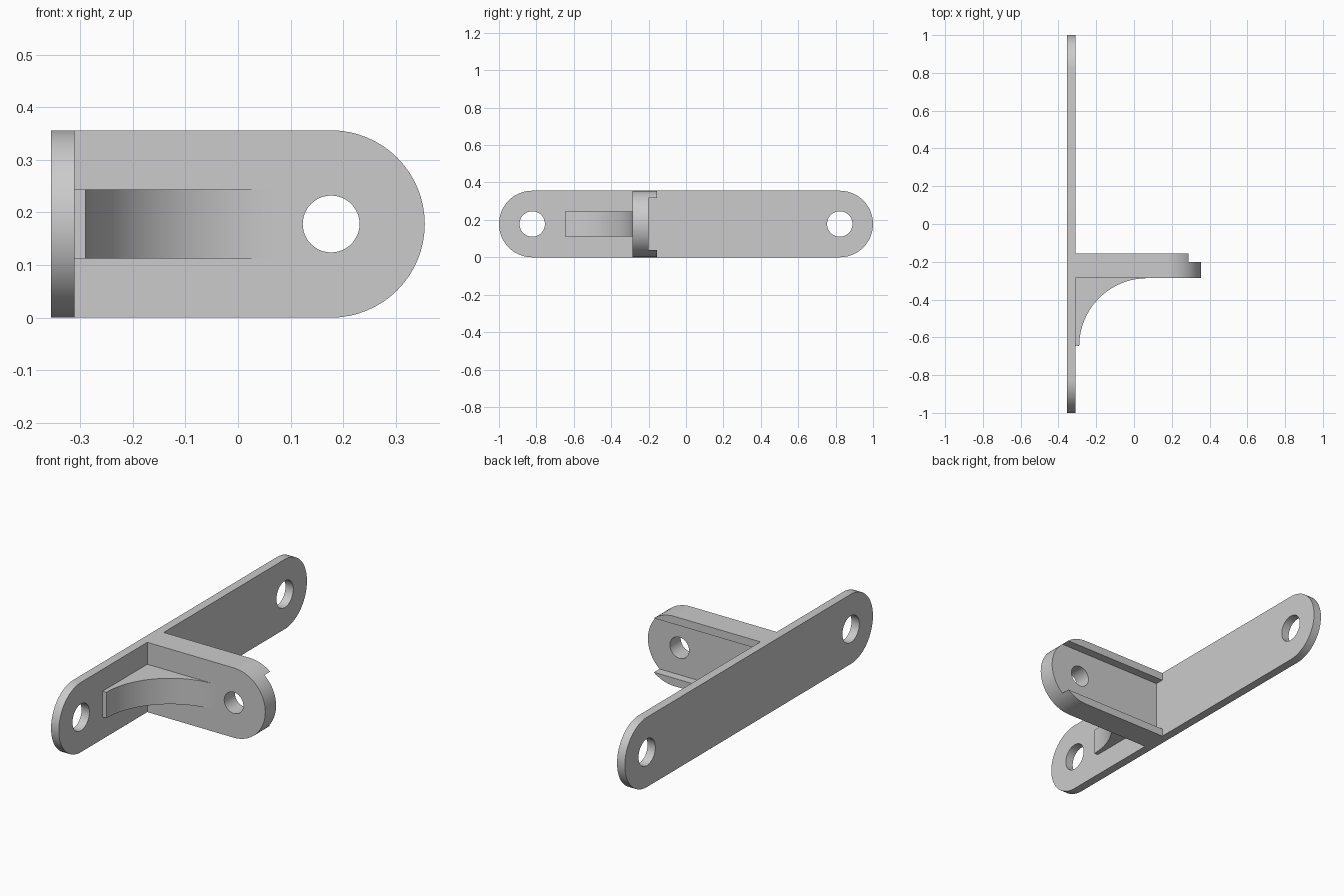
import bpy, bmesh
from math import pi, sin, cos, radians
from mathutils import Matrix, Vector

cube = bpy.data.objects.get("Cube")
if cube:
    bpy.data.objects.remove(cube, do_unlink=True)

R = 0.178            # half height of the bracket, also the end radius
PLATE_X = (-0.355, -0.311)
ARM_Y = (-0.287, -0.155)
CHANNEL_Y = -0.2     # floor of the slot behind the arm
ARM_END = 0.177      # centre of the arm's rounded end

steel = bpy.data.materials.new("plain_grey")
steel.use_nodes = True
grey = (0.6, 0.6, 0.6, 1)
steel.diffuse_color = grey
steel.node_tree.nodes["Principled BSDF"].inputs["Base Color"].default_value = grey


def arc(cx, cy, r, start, end, n=32):
    angles = [radians(start + (end - start) * i / n) for i in range(n + 1)]
    return [(cx + r * cos(a), cy + r * sin(a)) for a in angles]


def prism(name, outline, place, low, high):
    """Extrude a 2D outline; place(u, v, d) maps it to 3D at depth d."""
    bm = bmesh.new()
    face = bm.faces.new([bm.verts.new(place(u, v, low)) for u, v in outline])
    side = bmesh.ops.extrude_face_region(bm, geom=[face])["geom"]
    shift = Vector(place(0, 0, high)) - Vector(place(0, 0, low))
    bmesh.ops.translate(bm, vec=shift, verts=[g for g in side if isinstance(g, bmesh.types.BMVert)])
    bmesh.ops.recalc_face_normals(bm, faces=bm.faces)
    mesh = bpy.data.meshes.new(name)
    bm.to_mesh(mesh)
    bm.free()
    mesh.materials.append(steel)
    obj = bpy.data.objects.new(name, mesh)
    bpy.context.collection.objects.link(obj)
    return obj


def cut(obj, cutter):
    """Subtract the cutter and discard it."""
    cutter.hide_render = True
    mod = obj.modifiers.new("cut", "BOOLEAN")
    mod.operation, mod.solver, mod.object = "DIFFERENCE", "EXACT", cutter
    result = bpy.data.meshes.new_from_object(obj.evaluated_get(bpy.context.evaluated_depsgraph_get()))
    obj.modifiers.clear()
    obj.data = result
    bpy.data.objects.remove(cutter, do_unlink=True)


def facing_x(u, v, d):
    return (d, u, v)


def facing_y(u, v, d):
    return (u, d, v)


def facing_z(u, v, d):
    return (u, v, d)


def hole(u, v, r, place, low, high):
    return prism("hole_cutter", arc(u, v, r, 0, 360, 48)[:-1], place, low - 0.05, high + 0.05)


# Long mounting plate with rounded ends and a hole at each end
end = 1 - R
plate = prism("mounting_plate", arc(end, R, R, -90, 90) + arc(-end, R, R, 90, 270), facing_x, *PLATE_X)
for side in (-1, 1):
    cut(plate, hole(side * end, R, 0.068, facing_x, *PLATE_X))

# Arm with a rounded tip, a slot between two rails and a hole
root = PLATE_X[1]
arm = prism("arm", arc(ARM_END, R, R, -90, 90) + [(root, 2 * R), (root, 0)], facing_y, *ARM_Y)
rail = 0.04
slot = [(root - 0.1, rail), (0.5, rail), (0.5, 2 * R - rail), (root - 0.1, 2 * R - rail)]
cut(arm, prism("slot_cutter", slot, facing_y, CHANNEL_Y, 0))
cut(arm, hole(ARM_END, R, 0.054, facing_y, *ARM_Y))

# Curved rib bracing the arm against the plate
rib_r, rib_x, rib_y = 0.36, 0.07, -0.647
inner_x, inner_y = root - 0.02, ARM_Y[0] + 0.03
rib = prism("curved_rib", arc(rib_x, rib_y, rib_r, 180, 90)
            + [(rib_x, inner_y), (inner_x, inner_y), (inner_x, rib_y)],
            facing_z, R - 0.066, R + 0.066)

# Smooth the rounded surfaces, keep the edges sharp
for obj in (plate, arm, rib):
    bpy.ops.object.select_all(action="DESELECT")
    obj.select_set(True)
    bpy.context.view_layer.objects.active = obj
    bpy.ops.object.shade_smooth_by_angle(angle=radians(30))
